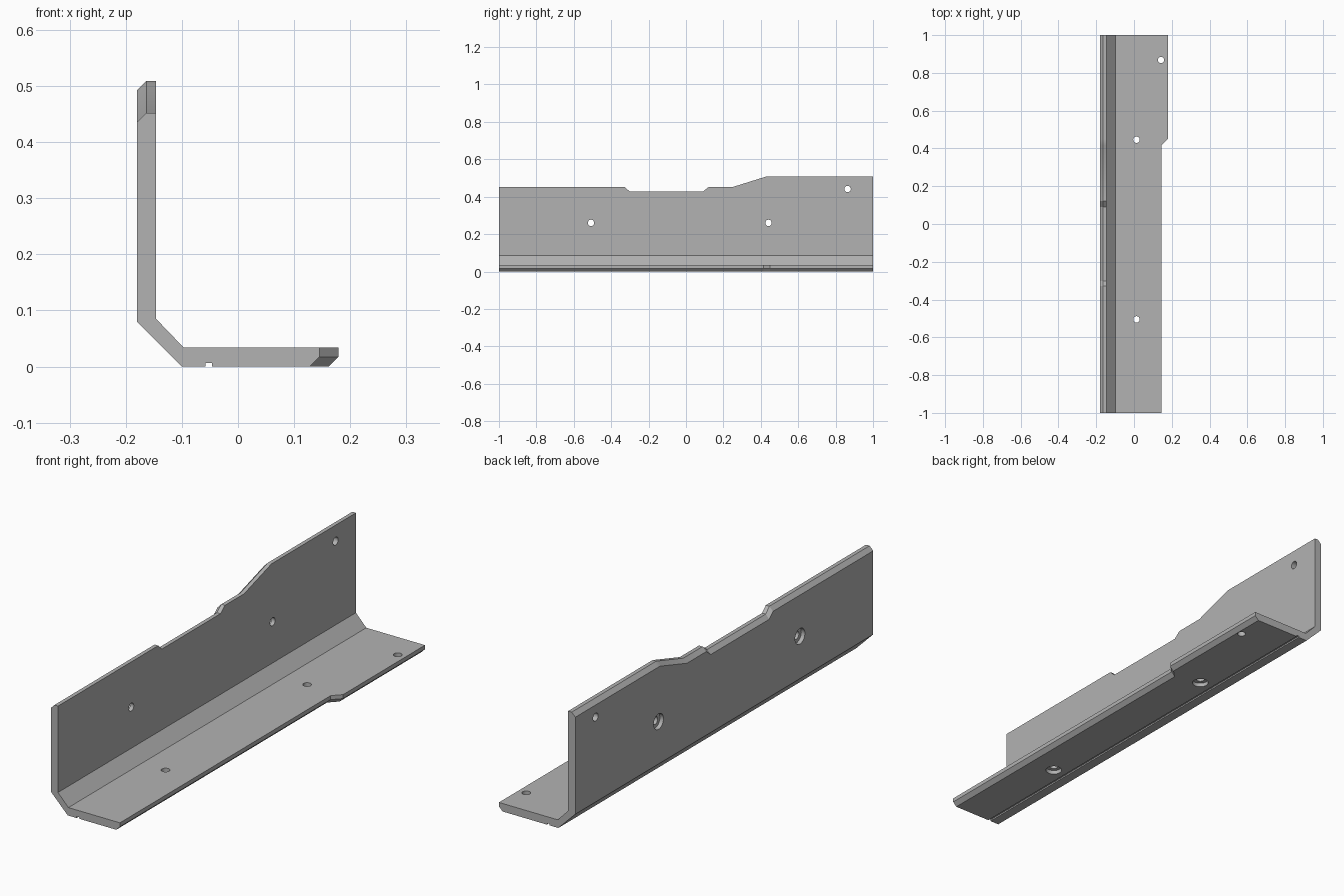
import bpy
import bmesh
import math
from mathutils import Matrix

cube = bpy.data.objects.get("Cube")
if cube:
    bpy.data.objects.remove(cube, do_unlink=True)

# One plain grey
grey = bpy.data.materials.new("plain_grey")
grey.use_nodes = True
colour = (0.45, 0.45, 0.45, 1)
grey.diffuse_color = colour
grey.node_tree.nodes["Principled BSDF"].inputs["Base Color"].default_value = colour

T = 0.034        # plate thickness
BEVEL = 0.017    # bevel along the free edges
WALL = -0.18     # outer wall face

# Free-edge outlines along the length: (y, wall height) and (y, floor edge)
wall_top = [(-1, 0.452), (-0.327, 0.452), (-0.302, 0.428), (0.091, 0.428),
            (0.121, 0.452), (0.25, 0.452), (0.433, 0.509), (1, 0.509)]
floor_edge = [(-1, 0.145), (0.415, 0.145), (0.45, 0.179), (1, 0.179)]


def sample(outline, y):
    for (y0, v0), (y1, v1) in zip(outline, outline[1:]):
        if y <= y1:
            return v0 + (v1 - v0) * (y - y0) / (y1 - y0)


def section(y):
    """Cross-section with bent corner, bevelled free edges and a groove below."""
    h, w = sample(wall_top, y), sample(floor_edge, y)
    return [(WALL, h - BEVEL), (WALL, 0.08), (-0.1, 0),
            (-0.058, 0), (-0.058, 0.006), (-0.046, 0.006), (-0.046, 0),
            (w - BEVEL, 0), (w, BEVEL), (w, T), (-0.097, T),
            (WALL + T, 0.085), (WALL + T, h), (WALL + BEVEL, h)]


def new_object(name, bm):
    bmesh.ops.recalc_face_normals(bm, faces=bm.faces)
    mesh = bpy.data.meshes.new(name)
    bm.to_mesh(mesh)
    bm.free()
    mesh.materials.append(grey)
    obj = bpy.data.objects.new(name, mesh)
    bpy.context.collection.objects.link(obj)
    return obj


# Bracket: loft the section through every outline break
bm = bmesh.new()
stations = sorted({y for y, _ in wall_top + floor_edge})
rings = [[bm.verts.new((x, y, z)) for x, z in section(y)] for y in stations]
for a, b in zip(rings, rings[1:]):
    for i in range(len(a)):
        j = (i + 1) % len(a)
        bm.faces.new((a[i], a[j], b[j], b[i]))
bm.faces.new(rings[0])
bm.faces.new(rings[-1])
bmesh.ops.dissolve_limit(bm, angle_limit=0.002, verts=bm.verts, edges=bm.edges)
bracket = new_object("angle_bracket", bm)


def drill(centre, axis, radius, depth):
    """Cut a round hole centred on an outer face."""
    bm = bmesh.new()
    turn = Matrix.Rotation(math.pi / 2, 4, 'Y') if axis == 'X' else Matrix()
    bmesh.ops.create_cone(bm, cap_ends=True, segments=32, radius1=radius,
                          radius2=radius, depth=depth * 2,
                          matrix=Matrix.Translation(centre) @ turn)
    cutter = new_object("hole_cutter", bm)
    cutter.hide_render = True
    mod = bracket.modifiers.new("hole", 'BOOLEAN')
    mod.operation = 'DIFFERENCE'
    mod.solver = 'EXACT'
    mod.object = cutter
    bpy.context.view_layer.objects.active = bracket
    bpy.ops.object.modifier_apply(modifier=mod.name)
    bpy.data.objects.remove(cutter, do_unlink=True)


# Screw holes: two counterbored and one plain in each plate
holes = [((WALL, -0.508, 0.26), 'X', True), ((WALL, 0.441, 0.26), 'X', True),
         ((WALL, 0.864, 0.441), 'X', False), ((0.013, -0.505, 0), 'Z', True),
         ((0.013, 0.446, 0), 'Z', True), ((0.143, 0.868, 0), 'Z', False)]
for centre, axis, bored in holes:
    drill(centre, axis, 0.017, 0.06)
    if bored:
        drill(centre, axis, 0.033, BEVEL)

# Smooth bores, crisp plate edges
bpy.ops.object.select_all(action='DESELECT')
bracket.select_set(True)
bpy.context.view_layer.objects.active = bracket
bpy.ops.object.shade_smooth_by_angle(angle=math.radians(20))
